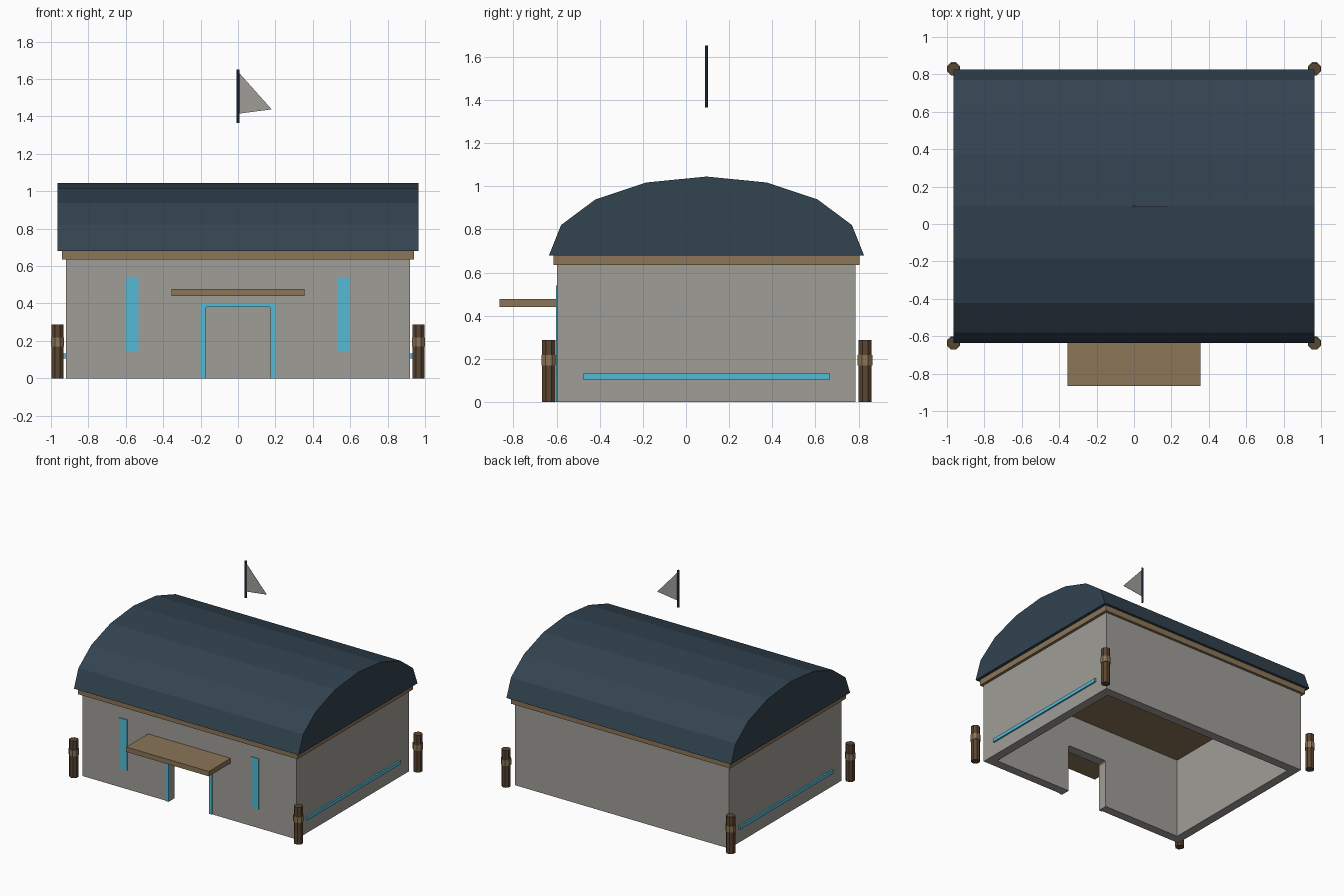
import bpy, bmesh, math
from mathutils import Vector

if "Cube" in bpy.data.objects:
    bpy.data.objects.remove(bpy.data.objects["Cube"])


def material(name, hex_code):
    def lin(c):
        c /= 255
        return c / 12.92 if c <= 0.04045 else ((c + 0.055) / 1.055) ** 2.4
    m = bpy.data.materials.new(name)
    m.diffuse_color = (*(lin(int(hex_code[i:i + 2], 16)) for i in (0, 2, 4)), 1)
    m.use_nodes = True
    m.node_tree.nodes["Principled BSDF"].inputs["Base Color"].default_value = m.diffuse_color
    return m


STONE = material("stone_grey", "A09D97")
ROOF = material("slate_blue", "324350")
TAN = material("tan_wood", "8B7557")
DARK = material("dark_wood", "5A4632")
CYAN = material("cyan_light", "54BAD5")

CY = 0.095  # the hall sits slightly behind the origin


def prism(name, profile, axis, a, b, mat):
    """Extrude a 2D profile from a to b along the x, y or z axis."""
    def at(p, t):
        return {"x": (t, p[0], p[1]), "y": (p[0], t, p[1]), "z": (p[0], p[1], t)}[axis]
    bm = bmesh.new()
    base = bm.faces.new([bm.verts.new(at(p, a)) for p in profile])
    if abs(b - a) > 1e-6:
        ext = bmesh.ops.extrude_face_region(bm, geom=[base])["geom"]
        verts = [v for v in ext if isinstance(v, bmesh.types.BMVert)]
        bmesh.ops.translate(bm, verts=verts, vec=Vector(at((0, 0), b - a)))
        if base.is_valid and not any(f is not base and set(f.verts) == set(base.verts) for f in bm.faces):
            bmesh.ops.recalc_face_normals(bm, faces=bm.faces)
    mesh = bpy.data.meshes.new(name)
    bm.to_mesh(mesh)
    bm.free()
    mesh.materials.append(mat)
    obj = bpy.data.objects.new(name, mesh)
    bpy.context.collection.objects.link(obj)
    return obj


def box(name, x0, x1, y0, y1, z0, z1, mat):
    return prism(name, [(x0, y0), (x1, y0), (x1, y1), (x0, y1)], "z", z0, z1, mat)


def ring(cx, cy, r, n=8, turn=0.5):
    return [(cx + r * math.cos((i + turn) * math.tau / n),
             cy + r * math.sin((i + turn) * math.tau / n)) for i in range(n)]


def arch(half, height, bevel=0.0):
    """Doorway outline from the lower right corner round to the lower left."""
    return [(half, 0), (half, height - bevel), (half - bevel, height),
            (bevel - half, height), (-half, height - bevel), (-half, 0)]


# Walls: front with a door opening, plain back and sides, open floor
X, Y0, Y1, H, T = 0.92, -0.597, 0.785, 0.635, 0.07
door = arch(0.175, 0.38, 0.008)
prism("front_wall", [(X, 0), (X, H), (-X, H), (-X, 0)] + door[::-1], "y", Y0, Y0 + T, STONE)
box("back_wall", -X, X, Y1 - T, Y1, 0, H, STONE)
for side, s in (("left", -1), ("right", 1)):
    xa, xb = sorted((s * X, s * (X - T)))
    box(side + "_wall", xa, xb, Y0 + T, Y1 - T, 0, H, STONE)

# Eaves slab, which is also the ceiling
box("eaves", -0.942, 0.942, CY - 0.71, CY + 0.71, H, 0.68, TAN)

# Barrel roof of eight flat strips
prism("roof", [(CY + 0.73 * math.cos(i * math.pi / 8), 0.68 + 0.365 * math.sin(i * math.pi / 8))
               for i in range(9)], "x", -0.965, 0.965, ROOF)

# Door frame, awning and lit panels on the front
prism("door_frame", arch(0.2, 0.4, 0.001) + door[::-1], "y", Y0 - 0.006, Y0, CYAN)
box("awning", -0.355, 0.355, -0.865, Y0, 0.44, 0.478, TAN)
for side, s in (("left", -1), ("right", 1)):
    xa, xb = sorted((s * 0.533, s * 0.6))
    box(side + "_front_panel", xa, xb, Y0 - 0.006, Y0, 0.147, 0.54, CYAN)
    # Light strip along each side wall
    xa, xb = sorted((s * X, s * 0.932))
    box(side + "_light_strip", xa, xb, -0.478, 0.668, 0.105, 0.132, CYAN)

# Corner posts with bands
for sx in (-1, 1):
    for cy in (-0.636, 0.83):
        prism("corner_post", ring(sx * 0.965, cy, 0.0335), "z", 0, 0.288, DARK)
        prism("post_band", ring(sx * 0.965, cy, 0.0378), "z", 0.17, 0.217, TAN)

# Flagpole and pennant
prism("flagpole", ring(0, CY, 0.008), "z", 1.365, 1.652, ROOF)
prism("pennant", [(0.004, 1.415), (0.18, 1.438), (0.004, 1.635)], "y", CY - 0.001, CY + 0.001, STONE)
